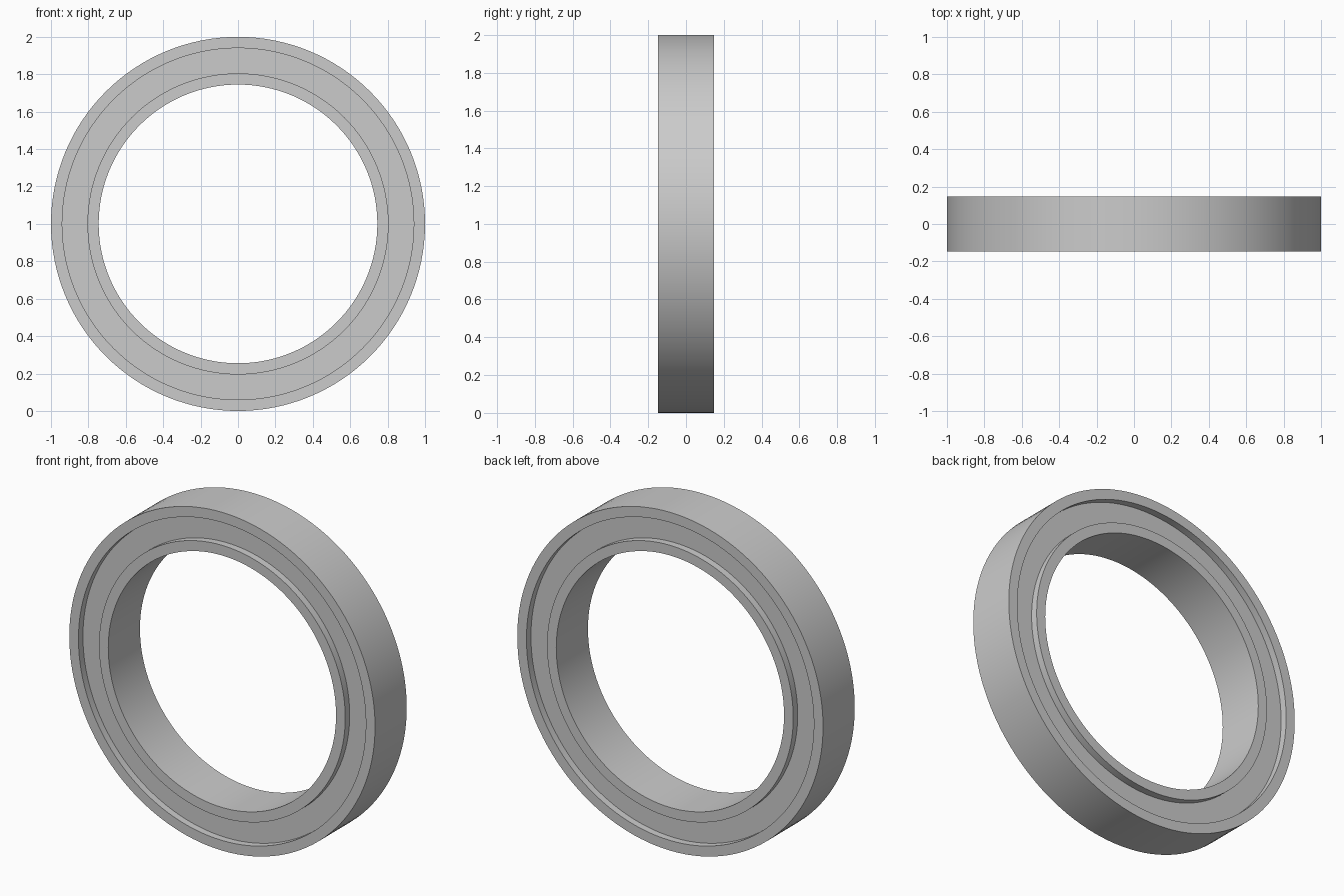
import bpy
import bmesh
import math

cube = bpy.data.objects.get("Cube")
if cube:
    bpy.data.objects.remove(cube, do_unlink=True)

SEGMENTS = 128
HALF_WIDTH = 0.148
RECESS = 0.042
CENTRE_Z = 1.0

# Single flat steel grey
steel = bpy.data.materials.new("steel grey")
steel.use_nodes = True
grey = (0.6, 0.6, 0.6, 1.0)
steel.diffuse_color = grey
steel.node_tree.nodes["Principled BSDF"].inputs["Base Color"].default_value = grey


def make_ring(name, inner, outer, half):
    """Sweep a rectangular section around the y axis."""
    profile = [(inner, -half), (outer, -half), (outer, half), (inner, half)]
    bm = bmesh.new()
    loops = []
    for i in range(SEGMENTS):
        a = math.tau * i / SEGMENTS
        loops.append([bm.verts.new((r * math.cos(a), y, r * math.sin(a)))
                      for r, y in profile])
    count = len(profile)
    for i, loop in enumerate(loops):
        following = loops[(i + 1) % SEGMENTS]
        for j in range(count):
            k = (j + 1) % count
            bm.faces.new((loop[j], loop[k], following[k], following[j]))
    bmesh.ops.recalc_face_normals(bm, faces=bm.faces)
    mesh = bpy.data.meshes.new(name)
    bm.to_mesh(mesh)
    bm.free()
    mesh.materials.append(steel)
    ring = bpy.data.objects.new(name, mesh)
    ring.location.z = CENTRE_Z
    bpy.context.collection.objects.link(ring)
    bpy.ops.object.select_all(action='DESELECT')
    ring.select_set(True)
    bpy.context.view_layer.objects.active = ring
    bpy.ops.object.shade_smooth_by_angle(angle=math.radians(30))
    return ring


# Outer and inner races, with the recessed shield seated between them
make_ring("outer_race", 0.94, 1.0, HALF_WIDTH)
make_ring("inner_race", 0.745, 0.805, HALF_WIDTH)
make_ring("shield", 0.8, 0.945, HALF_WIDTH - RECESS)
